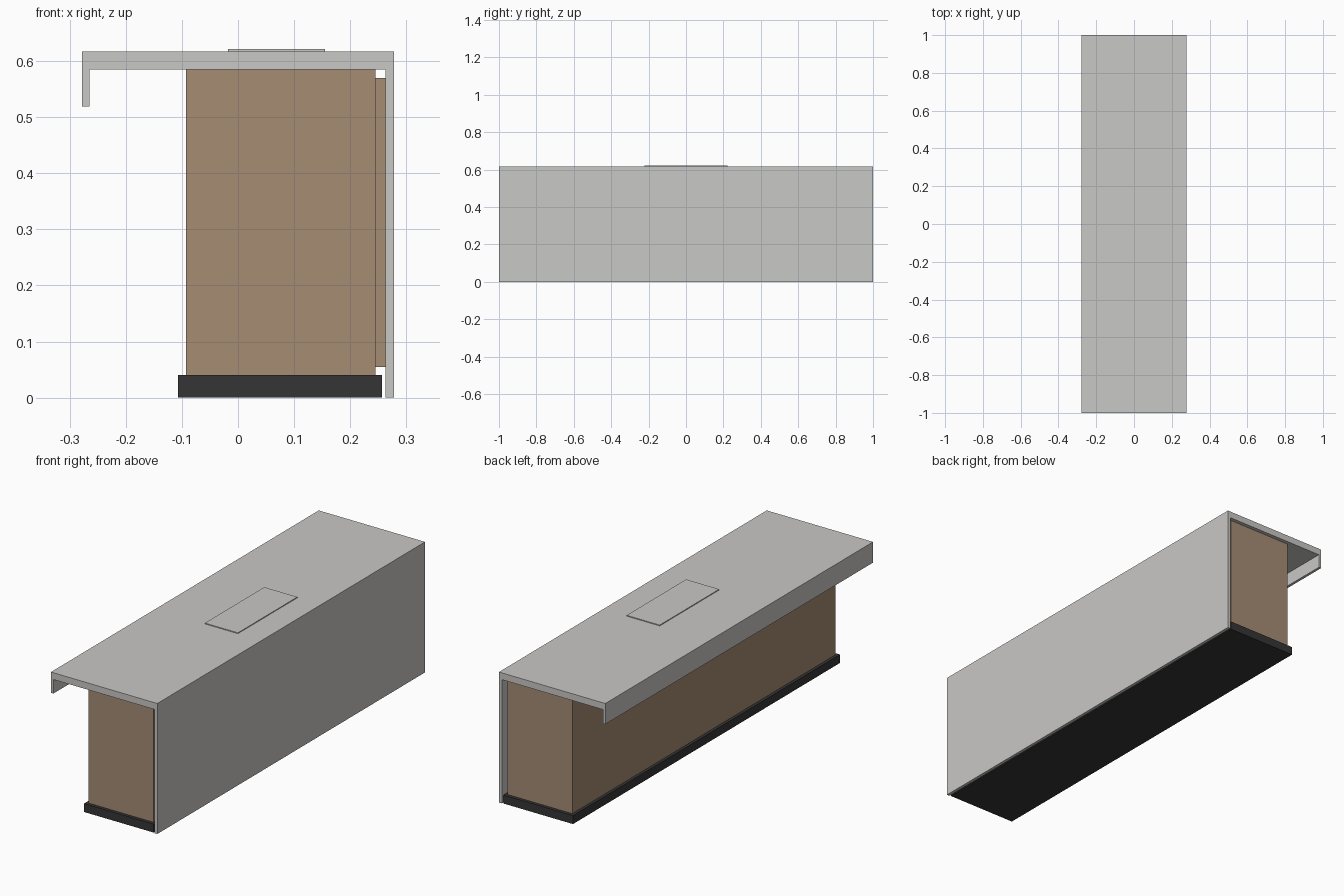
import bpy, bmesh

if "Cube" in bpy.data.objects:
    bpy.data.objects.remove(bpy.data.objects["Cube"])


def material(name, rgb):
    m = bpy.data.materials.new(name)
    m.diffuse_color = (*rgb, 1.0)
    m.use_nodes = True
    m.node_tree.nodes["Principled BSDF"].inputs["Base Color"].default_value = m.diffuse_color
    return m


GREY = material("light_grey", (0.584, 0.578, 0.565))
WOOD = material("brown_wood", (0.381, 0.262, 0.174))
DARK = material("dark_plinth", (0.036, 0.036, 0.036))


def extrude_profile(name, points, half_length, mat):
    """Extrude an x-z outline along y, centred on y = 0."""
    bm = bmesh.new()
    face = bm.faces.new([bm.verts.new((x, -half_length, z)) for x, z in points])
    out = bmesh.ops.extrude_face_region(bm, geom=[face])
    verts = [g for g in out["geom"] if isinstance(g, bmesh.types.BMVert)]
    bmesh.ops.translate(bm, verts=verts, vec=(0, 2 * half_length, 0))
    bmesh.ops.recalc_face_normals(bm, faces=bm.faces)
    mesh = bpy.data.meshes.new(name)
    bm.to_mesh(mesh)
    bm.free()
    mesh.materials.append(mat)
    obj = bpy.data.objects.new(name, mesh)
    bpy.context.collection.objects.link(obj)
    return obj


def box(name, x0, x1, z0, z1, half_length, mat):
    return extrude_profile(name, [(x0, z0), (x1, z0), (x1, z1), (x0, z1)],
                           half_length, mat)


# Counter shell: top slab with a hanging lip and a full-height panel
extrude_profile("counter_shell", [
    (-0.278, 0.519), (-0.265, 0.519), (-0.265, 0.585), (0.263, 0.585),
    (0.263, 0.0), (0.278, 0.0), (0.278, 0.617), (-0.278, 0.617)], 1.0, GREY)

# Thin plate on the counter top
box("top_plate", -0.018, 0.155, 0.617, 0.621, 0.222, GREY)

# Cabinet body, recessed spacer behind the panel, and plinth
box("cabinet_body", -0.093, 0.245, 0.04, 0.585, 0.982, WOOD)
box("panel_spacer", 0.245, 0.263, 0.055, 0.57, 0.93, WOOD)
box("plinth", -0.107, 0.257, 0.0, 0.04, 0.997, DARK)
